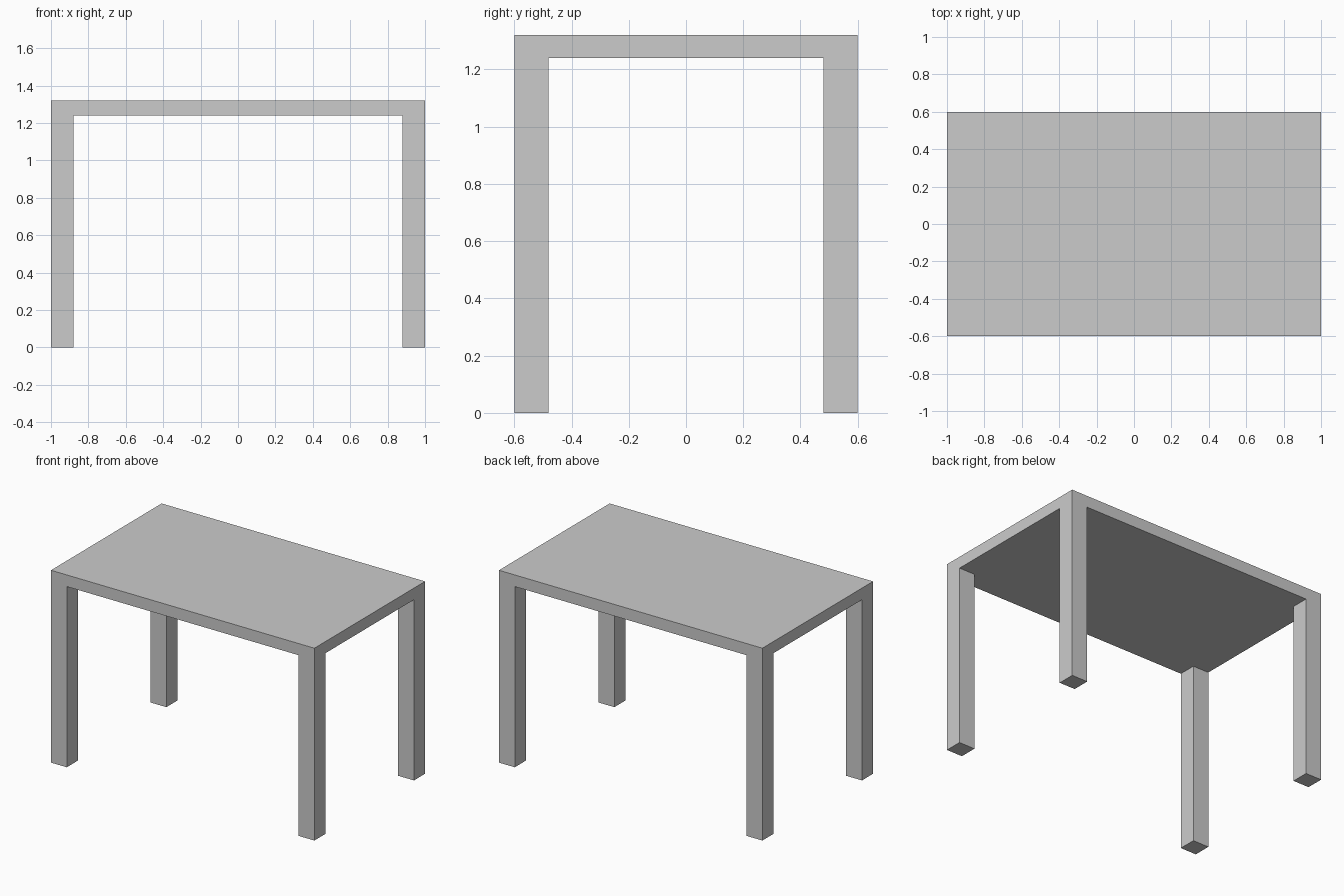
import bpy
import bmesh
from mathutils import Matrix, Vector

if "Cube" in bpy.data.objects:
    bpy.data.objects.remove(bpy.data.objects["Cube"])

LENGTH, DEPTH, HEIGHT = 2.0, 1.2, 1.32
TOP, LEG = 0.08, 0.12
under = HEIGHT - TOP
ix, iy = LENGTH / 2 - LEG, DEPTH / 2 - LEG

bm = bmesh.new()

# Table top slab
bmesh.ops.create_cube(bm, size=1, matrix=Matrix.Translation((0, 0, HEIGHT - TOP / 2))
                      @ Matrix.Diagonal((LENGTH, DEPTH, TOP, 1)))

# Cuts that mark out the leg corners
for axis, offset in ((Vector((1, 0, 0)), ix), (Vector((0, 1, 0)), iy)):
    for side in (-1, 1):
        bmesh.ops.bisect_plane(bm, geom=bm.verts[:] + bm.edges[:] + bm.faces[:],
                               plane_co=axis * offset * side, plane_no=axis)

# Legs drawn down from the four corner faces of the underside
bm.normal_update()
corners = []
for f in bm.faces:
    c = f.calc_center_median()
    if f.normal.z < -0.9 and abs(c.x) > ix and abs(c.y) > iy:
        corners.append(f)
feet = bmesh.ops.extrude_discrete_faces(bm, faces=corners)["faces"]
for f in feet:
    for v in f.verts:
        v.co.z = 0

bmesh.ops.recalc_face_normals(bm, faces=bm.faces[:])
mesh = bpy.data.meshes.new("table")
bm.to_mesh(mesh)
bm.free()
bpy.context.collection.objects.link(bpy.data.objects.new("table", mesh))
